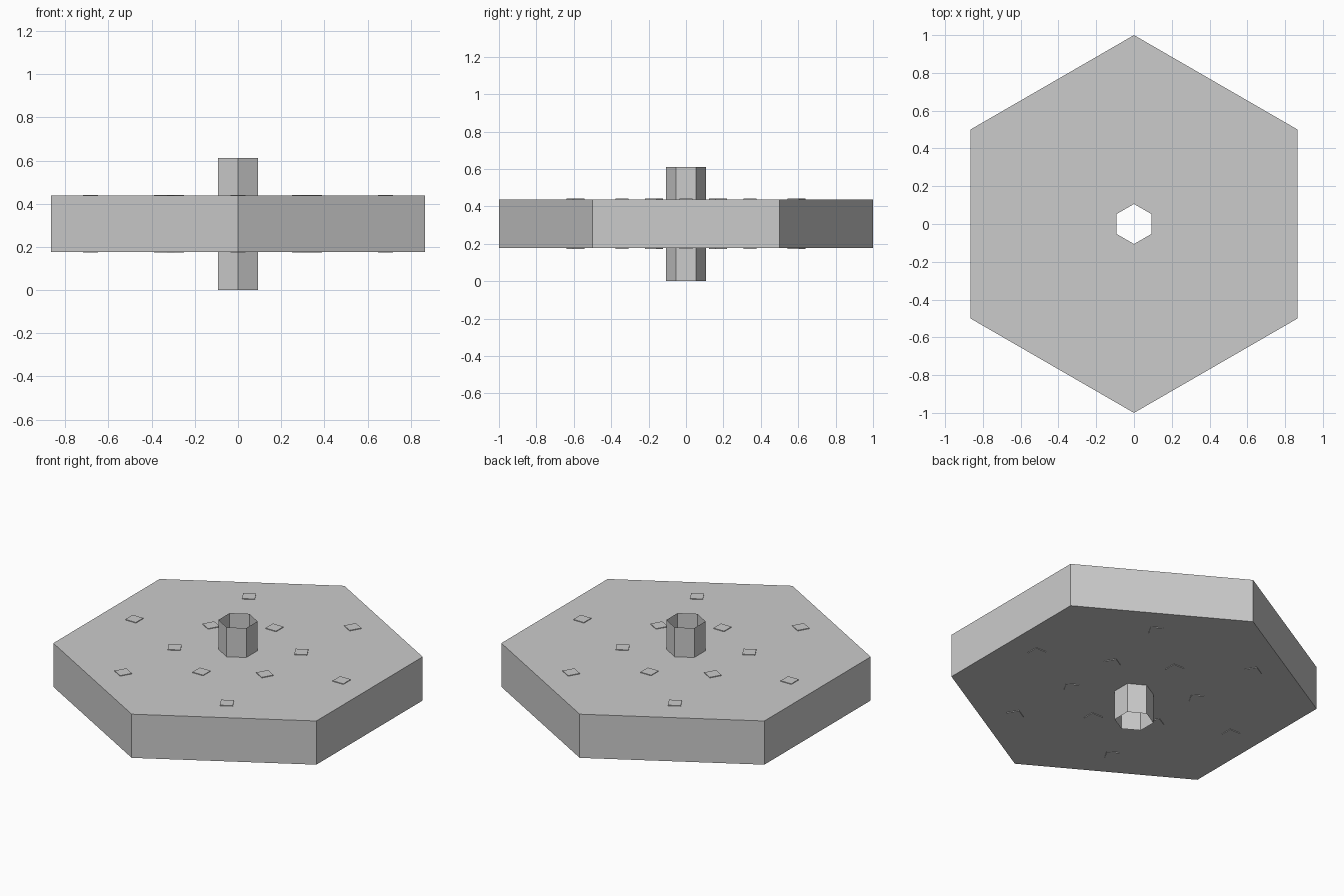
import bpy, bmesh
from math import cos, sin, pi
from mathutils import Matrix

if "Cube" in bpy.data.objects:
    bpy.data.objects.remove(bpy.data.objects["Cube"])

HUB_R, HUB_TOP = 0.106, 0.612
SLAB_BOTTOM, SLAB_TOP = 0.177, 0.437
PEG_SIZE, PEG_RAISE = 0.07, 0.004


def hex_ring(bm, radius, z):
    # points of the hexagon face along y
    return [bm.verts.new((radius * cos(pi / 6 + k * pi / 3),
                          radius * sin(pi / 6 + k * pi / 3), z)) for k in range(6)]


def bridge(bm, low, high):
    for k in range(6):
        n = (k + 1) % 6
        bm.faces.new((low[k], low[n], high[n], high[k]))


def finish(bm, name):
    mesh = bpy.data.meshes.new(name)
    bm.to_mesh(mesh)
    bm.free()
    obj = bpy.data.objects.new(name, mesh)
    bpy.context.collection.objects.link(obj)
    return obj


# hexagonal slab with a hole for the hub
bm = bmesh.new()
outer_low, outer_high = hex_ring(bm, 1, SLAB_BOTTOM), hex_ring(bm, 1, SLAB_TOP)
inner_low, inner_high = hex_ring(bm, HUB_R, SLAB_BOTTOM), hex_ring(bm, HUB_R, SLAB_TOP)
bridge(bm, outer_low, outer_high)
bridge(bm, outer_high, inner_high)
bridge(bm, inner_low, outer_low)
finish(bm, "hex_slab")

# open thin-walled hub tube
bm = bmesh.new()
bridge(bm, hex_ring(bm, HUB_R, 0), hex_ring(bm, HUB_R, HUB_TOP))
finish(bm, "hub_tube")


# square pegs through the slab, barely raised on both sides
def peg_ring(name, radius, start):
    bm = bmesh.new()
    mid = (SLAB_BOTTOM + SLAB_TOP) / 2
    height = SLAB_TOP - SLAB_BOTTOM + 2 * PEG_RAISE
    for k in range(6):
        place = (Matrix.Rotation(start + k * pi / 3, 4, 'Z')
                 @ Matrix.Translation((radius, 0, mid))
                 @ Matrix.Diagonal((PEG_SIZE, PEG_SIZE, height, 1)))
        bmesh.ops.create_cube(bm, size=1, matrix=place)
    finish(bm, name)


peg_ring("outer_pegs", 0.683, 0)
peg_ring("inner_pegs", 0.343, pi / 6)
